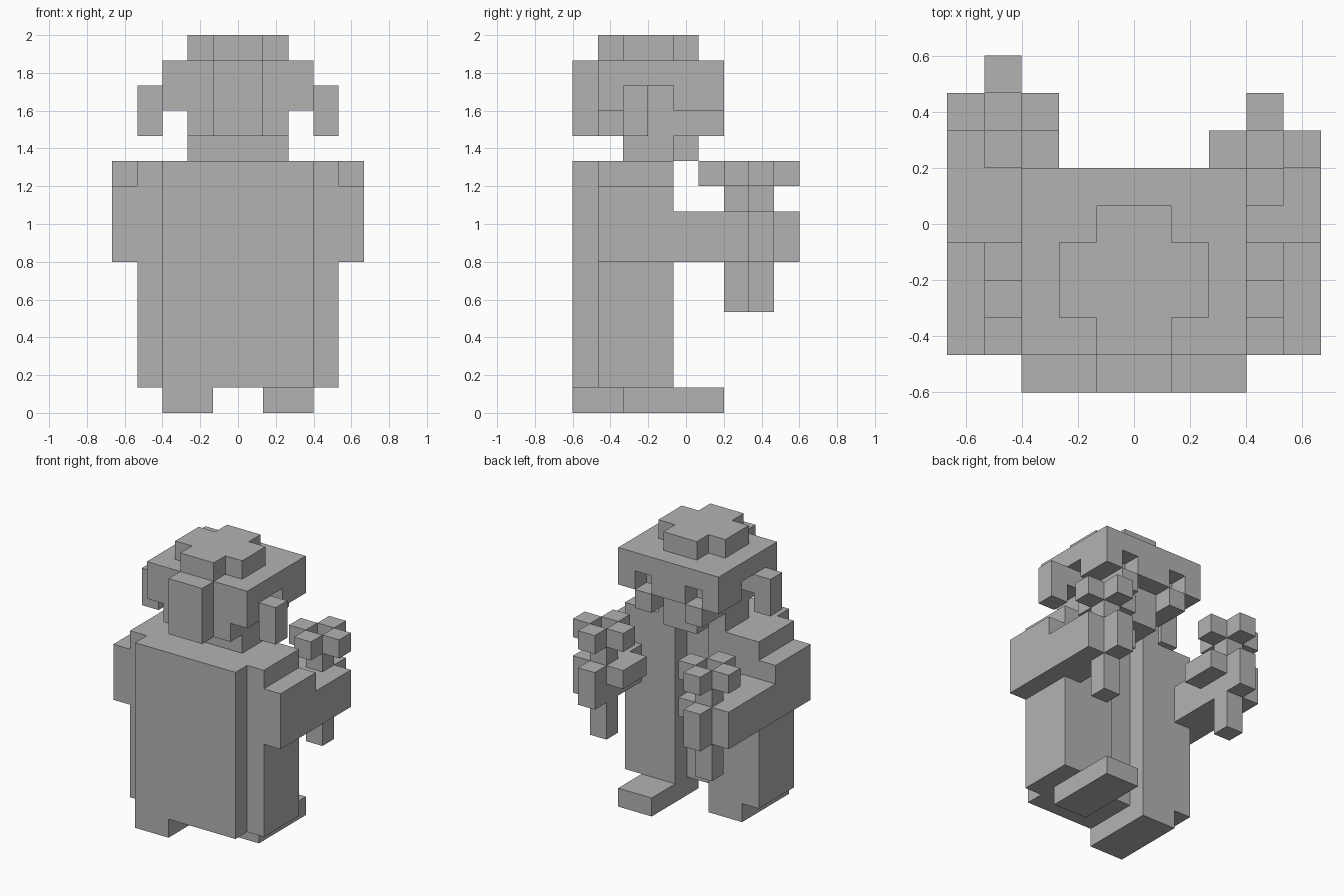
import bpy
import bmesh
from itertools import product
from math import radians
from mathutils import Vector

cube = bpy.data.objects.get("Cube")
if cube:
    bpy.data.objects.remove(cube, do_unlink=True)

UNIT = 2 / 15                      # edge of one block
ORIGIN = Vector((5, 4.5, 0))       # grid point placed at the world origin
AXES = [Vector(a) for a in ((1, 0, 0), (0, 1, 0), (0, 0, 1))]

grey = bpy.data.materials.new("plain grey")
grey.use_nodes = True
shade = (0.45, 0.45, 0.45, 1)
grey.diffuse_color = shade
grey.node_tree.nodes["Principled BSDF"].inputs["Base Color"].default_value = shade


def cells(x, y, z):
    """Grid cells filled by a box given as three (start, end) ranges."""
    return set(product(range(*x), range(*y), range(*z)))


def mirrored(filled):
    """The same cells reflected to the other side."""
    return {(9 - x, y, z) for x, y, z in filled}


def both(filled):
    return filled | mirrored(filled)


def build(name, filled):
    """Skin a set of cells with only its outer faces, merged into flat panels."""
    bm = bmesh.new()
    for cell in sorted(filled):
        middle = Vector(cell) + Vector((0.5, 0.5, 0.5))
        for i, axis in enumerate(AXES):
            u, v = AXES[(i + 1) % 3], AXES[(i + 2) % 3]
            for side in (-1, 1):
                n = axis * side
                if tuple(int(a + b) for a, b in zip(cell, n)) in filled:
                    continue
                corners = [-u - v, u - v, u + v, v - u][::side]
                bm.faces.new([bm.verts.new((middle + (n + c) / 2 - ORIGIN) * UNIT)
                              for c in corners])
    bmesh.ops.remove_doubles(bm, verts=bm.verts, dist=UNIT / 100)
    bmesh.ops.dissolve_limit(bm, angle_limit=radians(1), verts=bm.verts, edges=bm.edges)
    mesh = bpy.data.meshes.new(name)
    bm.to_mesh(mesh)
    bm.free()
    mesh.materials.append(grey)
    obj = bpy.data.objects.new(name, mesh)
    bpy.context.collection.objects.link(obj)


# Coat with a back panel and an open slot down the chest
coat = cells((1, 9), (1, 4), (1, 10)) | cells((2, 8), (0, 1), (1, 10))
build("coat", coat - cells((4, 6), (3, 4), (1, 10)))

# Feet in mid stride
build("right_foot", cells((2, 4), (0, 4), (0, 1)))
build("left_foot", cells((6, 8), (2, 6), (0, 1)))

# Neck and chin beard
build("neck", cells((3, 7), (2, 4), (10, 11)))
build("beard", cells((4, 6), (4, 5), (10, 11)))

# Head with eye sockets, side notches, jaw and cheek tufts
head = cells((2, 8), (1, 6), (12, 14)) | cells((3, 7), (1, 5), (11, 12))
head |= both(cells((6, 7), (5, 6), (11, 12)))
head -= both(cells((6, 7), (5, 6), (12, 13)))
head -= both(cells((7, 8), (3, 4), (12, 13)))
build("head", head)

# Hair and crown
build("back_hair", cells((4, 6), (0, 1), (11, 14)))
build("crown", cells((4, 6), (1, 5), (14, 15)) | cells((3, 7), (2, 4), (14, 15)))

# Ears and arms; each hand grips a rod topped by four petals
ear = cells((8, 9), (2, 3), (11, 13))
for name, reach, place in (("left", 7, set), ("right", 8, mirrored)):
    build(name + "_ear", place(ear))

    grip = (reach - 1, reach)
    arm = cells((9, 10), (1, 4), (6, 9)) | cells((9, 10), (4, reach), (6, 8))
    arm |= cells((8, 9), (4, reach - 1), (6, 8))
    arm |= cells((8, 9), (reach, reach + 1), (6, 8))
    arm |= cells((7, 8), (reach - 2, reach), (7, 8))
    build(name + "_arm", place(arm))

    build(name + "_rod", place(cells((8, 9), grip, (4, 9))))

    petals = cells((7, 10), grip, (9, 10))
    petals ^= cells((8, 9), (reach - 2, reach + 1), (9, 10))
    build(name + "_petals", place(petals))
